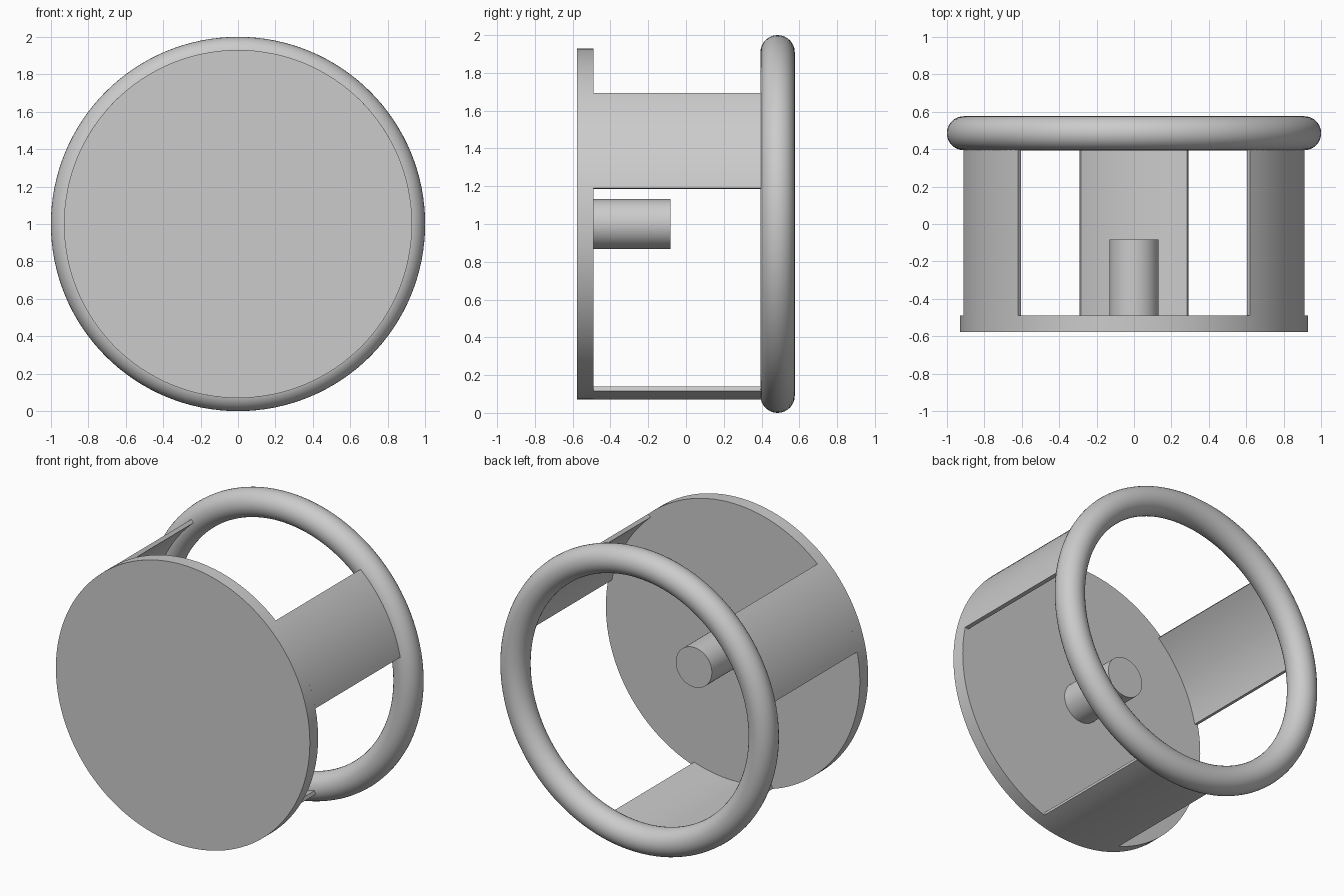
import bpy
import bmesh
import math
from mathutils import Matrix

cube = bpy.data.objects.get("Cube")
if cube:
    bpy.data.objects.remove(cube, do_unlink=True)

# Main dimensions
CENTRE_Z = 1.0
DISC_R, DISC_FRONT, DISC_BACK = 0.93, -0.577, -0.49
RING_R, TUBE_R, RING_Y = 0.909, 0.091, 0.485
STRUT_INNER = 0.905
STRUT_HALF = math.radians(18.25)
HUB_R, HUB_END = 0.132, -0.082

grey = bpy.data.materials.new("light grey")
grey.use_nodes = True
grey.diffuse_color = (0.6, 0.6, 0.6, 1)
grey.node_tree.nodes["Principled BSDF"].inputs["Base Color"].default_value = (0.6, 0.6, 0.6, 1)


def finish(obj, name):
    obj.name = name
    obj.data.name = name
    obj.data.materials.append(grey)
    bpy.ops.object.select_all(action="DESELECT")
    obj.select_set(True)
    bpy.context.view_layer.objects.active = obj
    bpy.ops.object.shade_smooth_by_angle(angle=math.radians(30))
    return obj


def cylinder(name, radius, y0, y1, sides):
    """Solid cylinder lying along y."""
    bpy.ops.mesh.primitive_cylinder_add(vertices=sides, radius=radius, depth=y1 - y0)
    obj = bpy.context.object
    obj.data.transform(Matrix.Translation((0, (y0 + y1) / 2, CENTRE_Z))
                       @ Matrix.Rotation(math.pi / 2, 4, "X"))
    return finish(obj, name)


def strut(name, middle, steps=16):
    """Curved plate: an arc-shaped section pushed back from disc to ring."""
    angles = [middle - STRUT_HALF + 2 * STRUT_HALF * i / steps for i in range(steps + 1)]
    bm = bmesh.new()
    rows = []
    for y in (DISC_BACK, RING_Y):
        for r in (STRUT_INNER, DISC_R):
            rows.append([bm.verts.new((r * math.cos(a), y, CENTRE_Z + r * math.sin(a)))
                         for a in angles])
    loop = [rows[0], rows[1], rows[3], rows[2]]
    for a, b in zip(loop, loop[1:] + loop[:1]):
        for i in range(steps):
            bm.faces.new((a[i], a[i + 1], b[i + 1], b[i]))
    for end in (0, steps):
        bm.faces.new([row[end] for row in loop])
    bmesh.ops.recalc_face_normals(bm, faces=bm.faces)
    mesh = bpy.data.meshes.new(name)
    bm.to_mesh(mesh)
    bm.free()
    obj = bpy.data.objects.new(name, mesh)
    bpy.context.collection.objects.link(obj)
    return finish(obj, name)


# Front plate and the peg behind it
cylinder("front_disc", DISC_R, DISC_FRONT, DISC_BACK, 128)
cylinder("centre_peg", HUB_R, DISC_BACK, HUB_END, 64)

# Three evenly spaced struts
for label, degrees in (("left", 30), ("right", 150), ("bottom", 270)):
    strut(label + "_strut", math.radians(degrees))

# Rounded back ring
bpy.ops.mesh.primitive_torus_add(major_radius=RING_R, minor_radius=TUBE_R,
                                 major_segments=128, minor_segments=32)
ring = bpy.context.object
ring.data.transform(Matrix.Translation((0, RING_Y, CENTRE_Z))
                    @ Matrix.Rotation(math.pi / 2, 4, "X"))
finish(ring, "back_ring")
